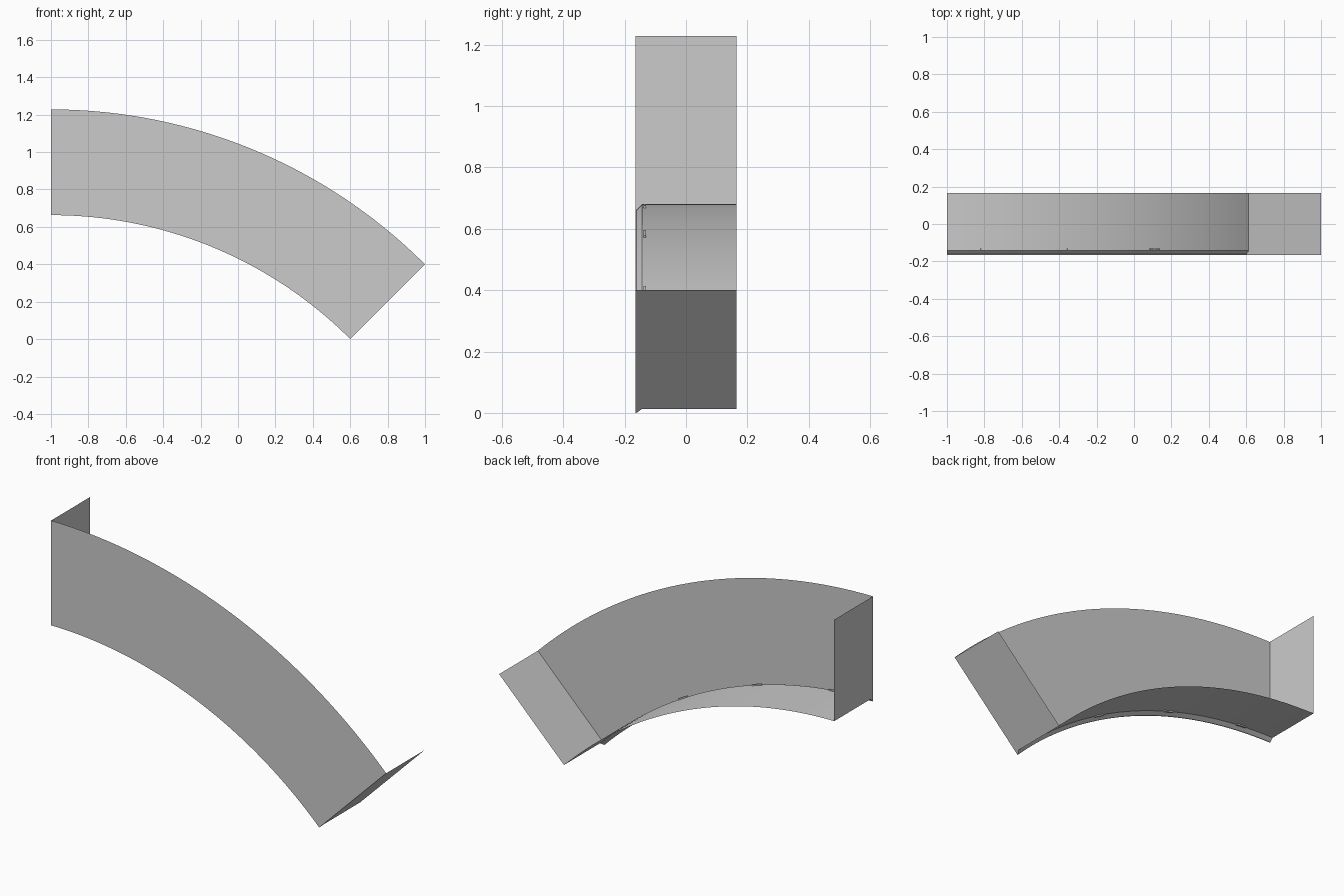
import bpy, bmesh, math
from mathutils import Matrix

if "Cube" in bpy.data.objects:
    bpy.data.objects.remove(bpy.data.objects["Cube"])

# Arc geometry: centre on the left edge, 45 degree sweep
CX, CZ = -1.0, -1.6
R_OUT, R_IN, R_WALL = 2.828, 2.263, 2.281
FRONT, FOLD, BACK = -0.165, -0.143, 0.165
SWEEP, STEPS = math.radians(45), 48

grey = bpy.data.materials.new("sheet grey")
grey.diffuse_color = (0.6, 0.6, 0.6, 1)
grey.use_nodes = True
grey.node_tree.nodes["Principled BSDF"].inputs["Base Color"].default_value = grey.diffuse_color


def point(a, r, y):
    return (CX + r * math.sin(a), y, CZ + r * math.cos(a))


def make(name, bm):
    mesh = bpy.data.meshes.new(name)
    bm.to_mesh(mesh)
    bm.free()
    mesh.materials.append(grey)
    obj = bpy.data.objects.new(name, mesh)
    bpy.context.collection.objects.link(obj)
    return obj


def sweep(name, profile):
    """Sweep an open (radius, y) profile along the arc."""
    bm = bmesh.new()
    rows = [[bm.verts.new(point(SWEEP * i / STEPS, r, y)) for r, y in profile]
            for i in range(STEPS + 1)]
    for a, b in zip(rows, rows[1:]):
        for j in range(len(profile) - 1):
            bm.faces.new((a[j], a[j + 1], b[j + 1], b[j]))
    obj = make(name, bm)
    bpy.context.view_layer.objects.active = obj
    obj.select_set(True)
    bpy.ops.object.shade_smooth_by_angle(angle=math.radians(30))
    obj.select_set(False)


# Curved face plate and the inner wall with its bevelled front lip
sweep("front_plate", [(R_OUT, FRONT), (R_IN, FRONT)])
sweep("inner_wall", [(R_IN, FRONT), (R_IN, FRONT + 0.004),
                     (R_WALL, FOLD), (R_WALL, BACK)])

# Flat end flanges following the lip bevel
outline = [(R_OUT, FRONT), (R_IN, FRONT), (R_IN, FRONT + 0.004),
           (R_WALL, FOLD), (R_WALL, BACK), (R_OUT, BACK)]
for name, angle in (("left_flange", 0), ("right_flange", SWEEP)):
    bm = bmesh.new()
    verts = [bm.verts.new(point(angle, r, y)) for r, y in outline]
    if angle == 0:
        verts.reverse()
    face = bm.faces.new(verts)
    face.normal_update()
    if (face.normal.x > 0) != (angle > 0):
        face.normal_flip()
    make(name, bm)

# Small locating tabs along the fold
for i, x in enumerate((-0.79, -0.33, 0.11)):
    a = math.asin((x - CX) / R_WALL)
    bm = bmesh.new()
    bmesh.ops.create_cube(bm, size=1, matrix=(
        Matrix.Translation(point(a, R_WALL, -0.135))
        @ Matrix.Rotation(a, 4, 'Y')
        @ Matrix.Diagonal((0.06, 0.008, 0.014, 1))))
    make(f"fold_tab_{i + 1}", bm)
